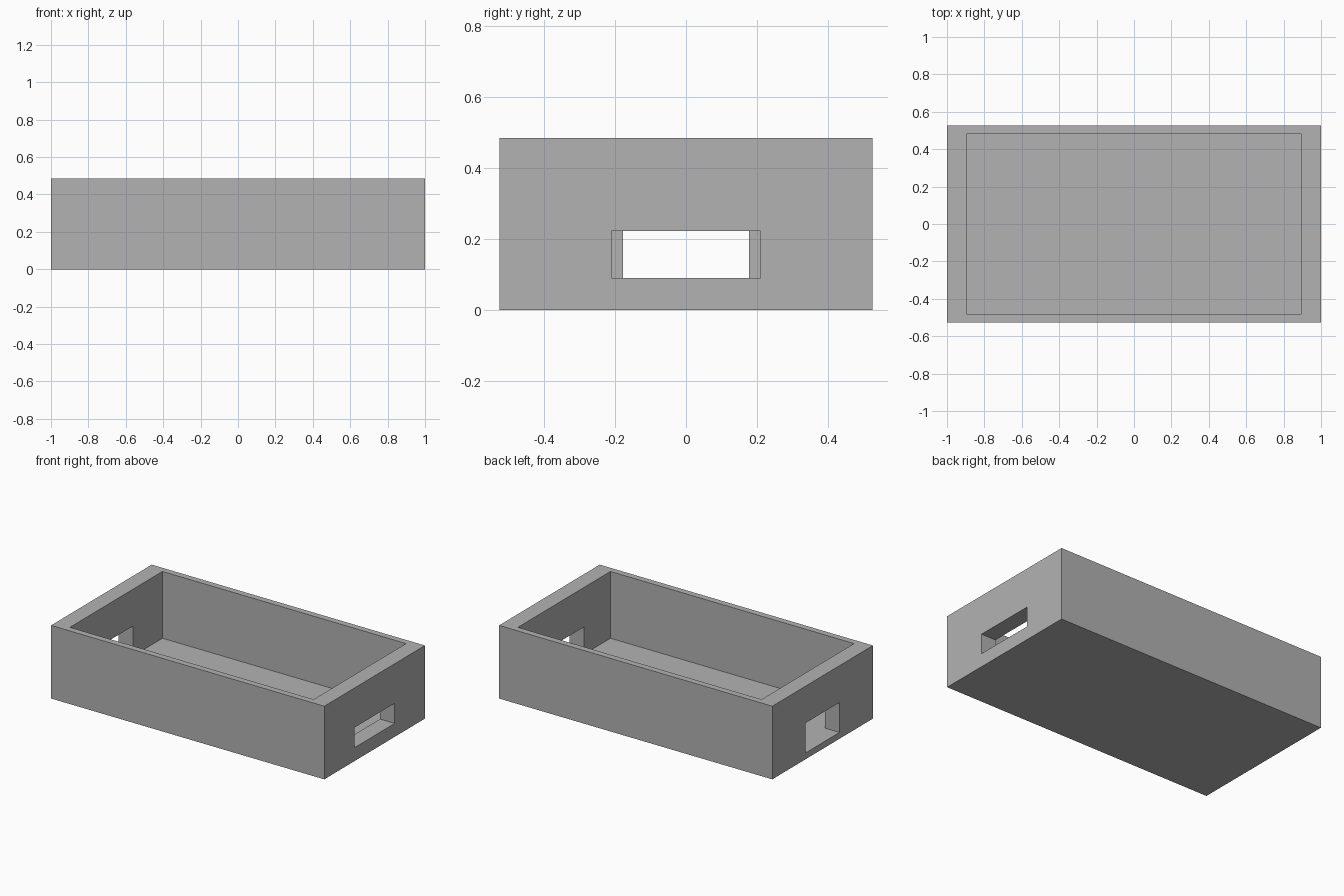
import bpy

if "Cube" in bpy.data.objects:
    bpy.data.objects.remove(bpy.data.objects["Cube"], do_unlink=True)

grey = bpy.data.materials.new("plain grey")
grey.use_nodes = True
colour = (0.448, 0.448, 0.448, 1)
grey.diffuse_color = colour
grey.node_tree.nodes["Principled BSDF"].inputs["Base Color"].default_value = colour

HALF_X, HALF_Y, HEIGHT = 1.0, 0.526, 0.484
CAVITY_X, CAVITY_Y, FLOOR = 0.892, 0.484, 0.042


def box(name, low, high):
    """Box between two opposite corners."""
    centre = [(a + b) / 2 for a, b in zip(low, high)]
    bpy.ops.mesh.primitive_cube_add(size=1, location=centre)
    obj = bpy.context.object
    obj.name = name
    obj.scale = [b - a for a, b in zip(low, high)]
    bpy.ops.object.transform_apply(location=True, rotation=False, scale=True)
    obj.data.materials.append(grey)
    return obj


def cut(target, cutter):
    """Subtract the cutter and discard it."""
    bpy.ops.object.select_all(action="DESELECT")
    bpy.context.view_layer.objects.active = target
    target.select_set(True)
    mod = target.modifiers.new("cut", "BOOLEAN")
    mod.operation, mod.solver, mod.object = "DIFFERENCE", "EXACT", cutter
    bpy.ops.object.modifier_apply(modifier=mod.name)
    bpy.data.objects.remove(cutter, do_unlink=True)


# Open tray with thick end walls and thin long walls
tray = box("open_tray", (-HALF_X, -HALF_Y, 0), (HALF_X, HALF_Y, HEIGHT))
cut(tray, box("cavity", (-CAVITY_X, -CAVITY_Y, FLOOR), (CAVITY_X, CAVITY_Y, HEIGHT + 0.2)))

# Wide raised slot in the left end wall
cut(tray, box("wide_slot", (0.8, -0.21, 0.089), (1.1, 0.21, 0.222)))

# Narrower, taller port in the right end wall, level with the floor
cut(tray, box("tall_port", (-1.1, -0.177, FLOOR), (-0.8, 0.177, 0.24)))
